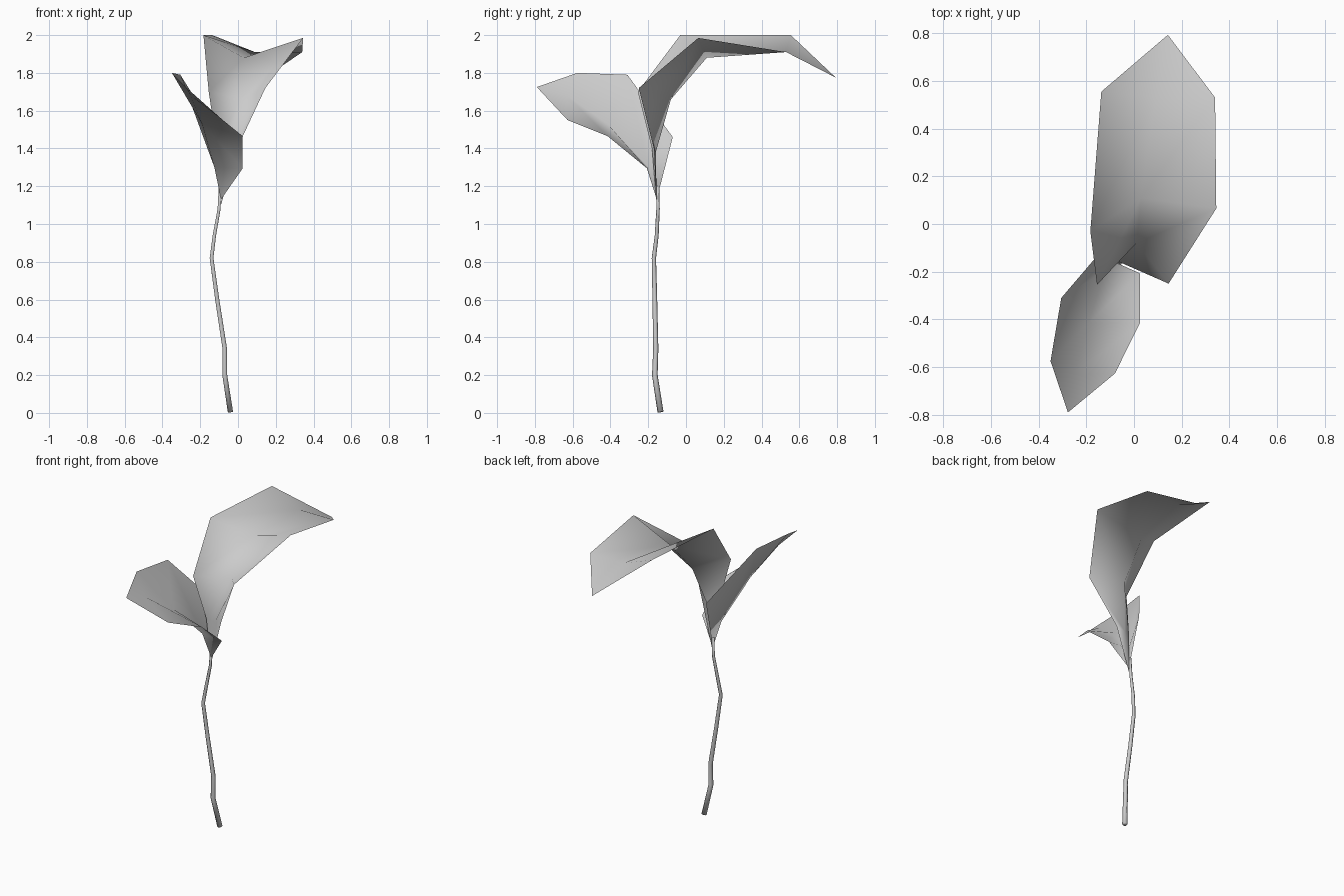
import bpy
import bmesh
from mathutils import Vector

cube = bpy.data.objects.get("Cube")
if cube:
    bpy.data.objects.remove(cube)

grey = bpy.data.materials.new("pale grey")
grey.use_nodes = True
tone = (0.6, 0.6, 0.6, 1)
grey.diffuse_color = tone
bsdf = next(n for n in grey.node_tree.nodes if n.type == 'BSDF_PRINCIPLED')
bsdf.inputs["Base Color"].default_value = tone
bsdf.inputs["Roughness"].default_value = 0.8


def finish(name, bm):
    mesh = bpy.data.meshes.new(name)
    bm.to_mesh(mesh)
    bm.free()
    mesh.materials.append(grey)
    mesh.shade_smooth()
    obj = bpy.data.objects.new(name, mesh)
    bpy.context.collection.objects.link(obj)
    return obj


def leaf(name, base, rows, tip):
    """Folded blade: rows of (left edge, midrib, right edge) between base and tip."""
    bm = bmesh.new()
    start, end = bm.verts.new(base), bm.verts.new(tip)
    grid = [[bm.verts.new(p) for p in row] for row in rows]
    for side in (0, 1):
        bm.faces.new((start, grid[0][side + 1], grid[0][side]))
        for low, high in zip(grid, grid[1:]):
            bm.faces.new((low[side], low[side + 1], high[side + 1], high[side]))
        bm.faces.new((grid[-1][side], grid[-1][side + 1], end))
    return finish(name, bm)


def stem(name, path, r_bottom, r_top, sides=6):
    """Tapered tube swept along a path, closed at both ends."""
    bm = bmesh.new()
    pts = [Vector(p) for p in path]
    rings = []
    for i, p in enumerate(pts):
        along = (pts[min(i + 1, len(pts) - 1)] - pts[max(i - 1, 0)]).normalized()
        u = along.cross(Vector((0, 1, 0))).normalized()
        ring = bmesh.ops.create_circle(bm, segments=sides, radius=1)["verts"]
        r = r_bottom + (r_top - r_bottom) * i / (len(pts) - 1)
        v = along.cross(u)
        for vert in ring:
            vert.co = p + r * (u * vert.co.x + v * vert.co.y)
        rings.append(ring)
    for a, b in zip(rings, rings[1:]):
        for k in range(sides):
            n = (k + 1) % sides
            bm.faces.new((a[k], a[n], b[n], b[k]))
    bm.faces.new(rings[0])
    bm.faces.new(rings[-1])
    bmesh.ops.recalc_face_normals(bm, faces=bm.faces)
    return finish(name, bm)


# Thin wavy stalk
stem("stem", [(-0.04, -0.135, 0.005), (-0.07, -0.165, 0.2), (-0.07, -0.16, 0.34),
              (-0.11, -0.165, 0.6), (-0.14, -0.17, 0.82), (-0.125, -0.155, 0.94),
              (-0.1, -0.148, 1.08), (-0.095, -0.15, 1.2)], 0.016, 0.008)

# Tall blade arching to the back
leaf("large_leaf", (-0.09, -0.155, 1.1), [
    [(-0.11, -0.18, 1.4), (-0.06, -0.16, 1.38), (-0.005, -0.17, 1.4)],
    [(-0.155, -0.255, 1.7), (0.01, -0.08, 1.66), (0.145, -0.25, 1.72)],
    [(-0.183, -0.03, 2.0), (0.03, 0.11, 1.88), (0.345, 0.065, 1.985)],
    [(-0.137, 0.555, 2.0), (0.09, 0.53, 1.91), (0.34, 0.53, 1.91)],
], (0.142, 0.793, 1.775))

# Shorter blade leaning to the front
leaf("small_leaf", (-0.09, -0.155, 1.13), [
    [(0.025, -0.207, 1.295), (-0.125, -0.2, 1.3), (-0.1, -0.07, 1.46)],
    [(0.025, -0.415, 1.465), (-0.19, -0.415, 1.53), (-0.305, -0.31, 1.79)],
    [(-0.08, -0.627, 1.55), (-0.25, -0.63, 1.68), (-0.35, -0.575, 1.8)],
], (-0.277, -0.79, 1.725))
